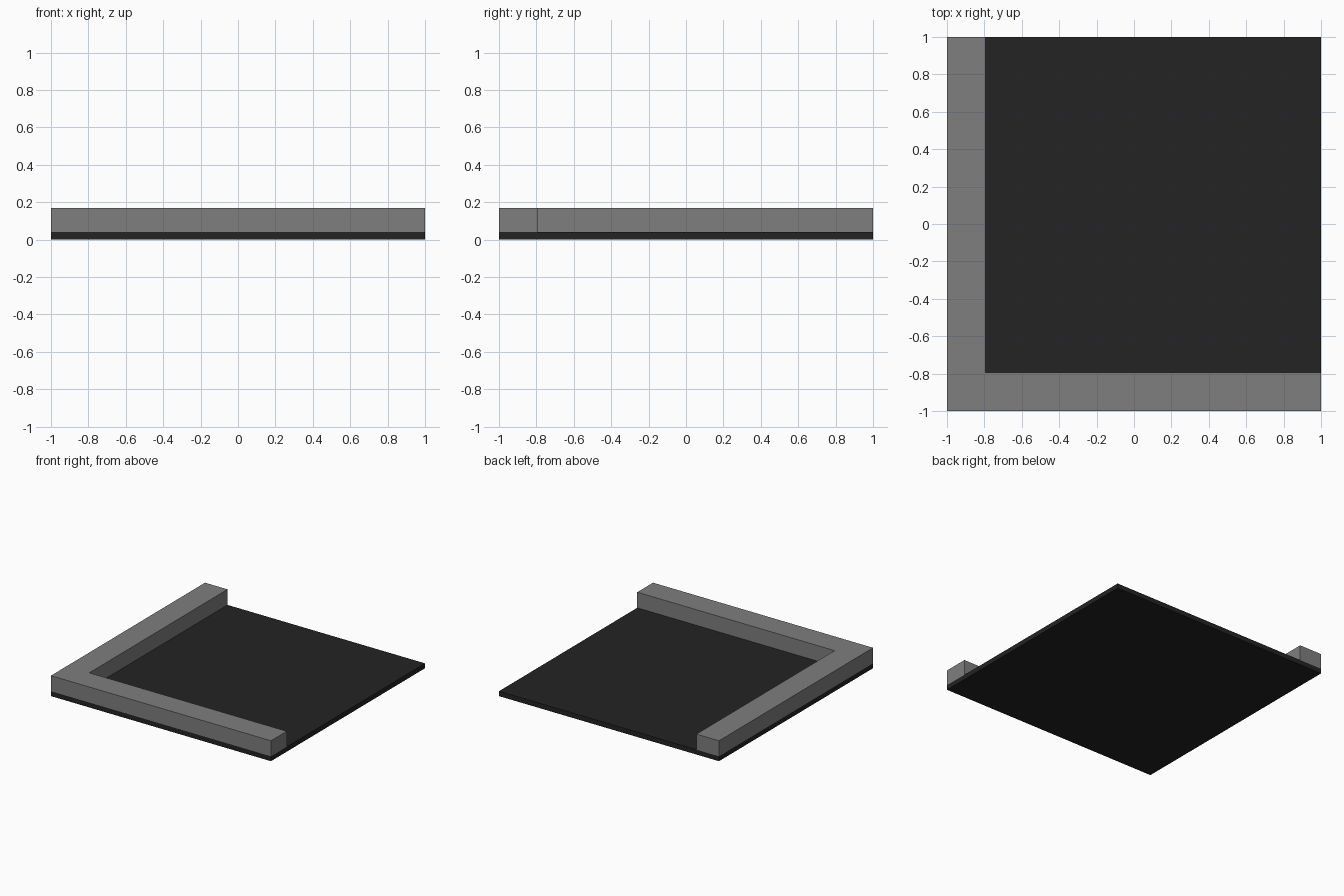
import bpy
import bmesh

if "Cube" in bpy.data.objects:
    bpy.data.objects.remove(bpy.data.objects["Cube"])


def material(name, value):
    mat = bpy.data.materials.new(name)
    mat.diffuse_color = (value, value, value, 1)
    mat.use_nodes = True
    mat.node_tree.nodes["Principled BSDF"].inputs["Base Color"].default_value = mat.diffuse_color
    return mat


def extruded(name, outline, z0, z1, mat):
    """Flat outline in x, y raised into a solid from z0 to z1."""
    bm = bmesh.new()
    face = bm.faces.new([bm.verts.new((x, y, z0)) for x, y in outline])
    top = bmesh.ops.extrude_face_region(bm, geom=[face])["geom"]
    for v in top:
        if isinstance(v, bmesh.types.BMVert):
            v.co.z = z1
    bmesh.ops.recalc_face_normals(bm, faces=bm.faces)
    mesh = bpy.data.meshes.new(name)
    bm.to_mesh(mesh)
    bm.free()
    mesh.materials.append(mat)
    obj = bpy.data.objects.new(name, mesh)
    bpy.context.collection.objects.link(obj)
    return obj


road = material("dark asphalt", 0.017)
concrete = material("grey concrete", 0.21)

INNER = -0.795   # inner edge of the kerb
SLAB = 0.04      # slab thickness
TOP = 0.168      # kerb top

# Square ground slab
extruded("base_slab", [(-1, -1), (1, -1), (1, 1), (-1, 1)], 0, SLAB, road)

# L-shaped kerb along the front and left edges
extruded("corner_kerb",
         [(-1, -1), (1, -1), (1, INNER), (INNER, INNER), (INNER, 1), (-1, 1)],
         SLAB, TOP, concrete)
